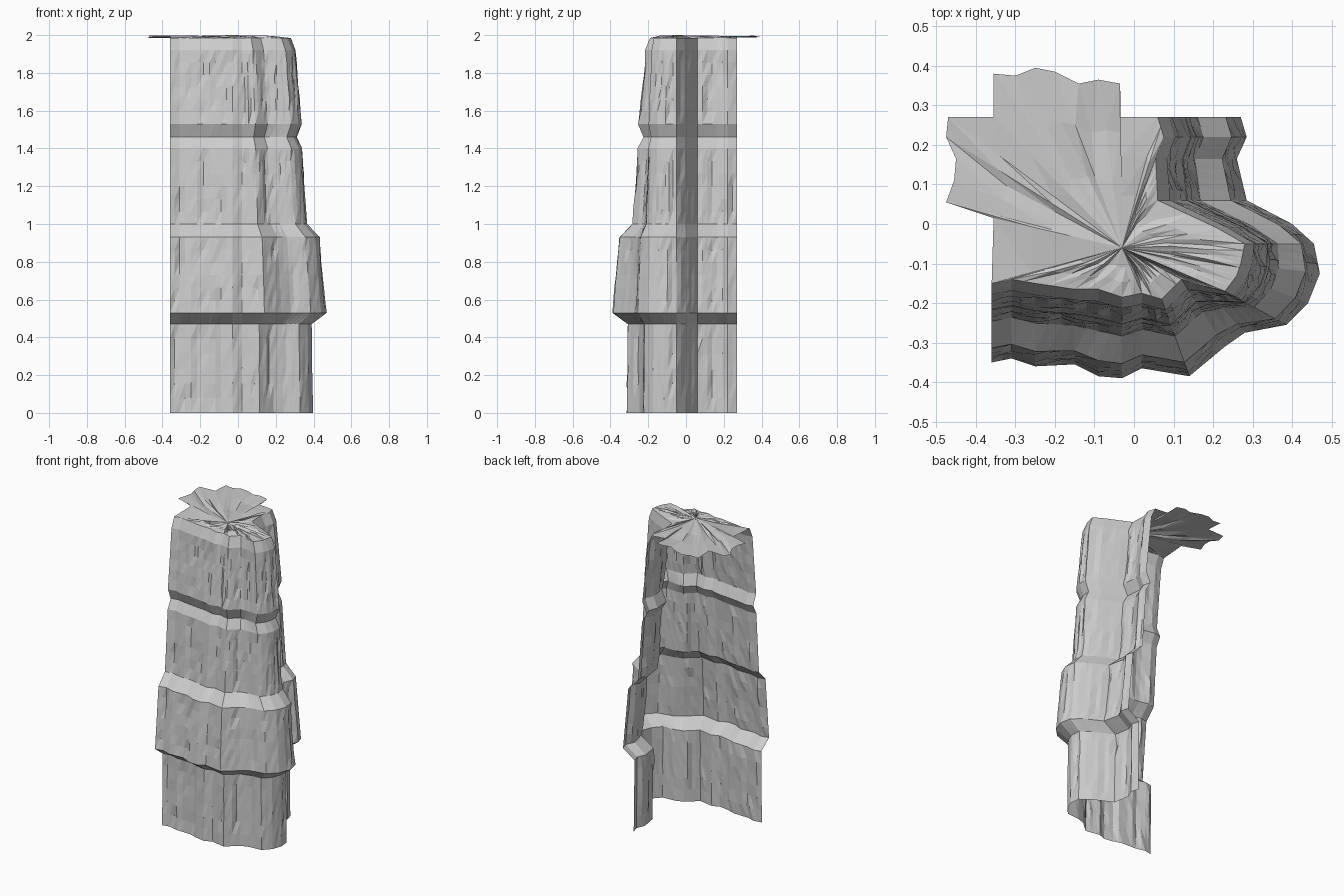
import bpy, bmesh, random
from mathutils import Vector

random.seed(4)
if "Cube" in bpy.data.objects:
    bpy.data.objects.remove(bpy.data.objects["Cube"], do_unlink=True)

stone = bpy.data.materials.new("grey stone")
stone.use_nodes = True
COLOUR = (0.6, 0.6, 0.6, 1)
stone.diffuse_color = COLOUR
stone.node_tree.nodes["Principled BSDF"].inputs["Base Color"].default_value = COLOUR

# Matching plan outlines: widest ledge and top rim, left end round to the back
WIDE = [(-.36, -.35), (-.31, -.34), (-.25, -.36), (-.15, -.355), (-.09, -.385),
        (-.03, -.39), (.02, -.365), (.14, -.385), (.23, -.31), (.28, -.275),
        (.385, -.255), (.44, -.2), (.47, -.125), (.455, -.05), (.4, 0),
        (.285, .06), (.26, .165), (.285, .22), (.27, .27)]
RIM = [(-.36, -.15), (-.31, -.14), (-.25, -.15), (-.15, -.165), (-.09, -.165),
       (-.03, -.185), (.02, -.175), (.07, -.19), (.12, -.14), (.17, -.155),
       (.23, -.17), (.26, -.13), (.27, -.1), (.28, -.05), (.21, -.01),
       (.06, .06), (.055, .165), (.075, .22), (.06, .27)]
# Height and amount of inset for each strata break
TIERS = [(0, .37), (.47, .4), (.53, 0), (.93, .18), (1, .52), (1.4, .66),
         (1.46, .82), (1.53, .67), (1.92, .86), (1.985, 1)]


def resample(points, counts):
    out = []
    for a, b, n in zip(points, points[1:], counts):
        out += [Vector(a).lerp(Vector(b), i / n) for i in range(n)]
    return out + [Vector(points[-1])]


def finish(bm, name):
    mesh = bpy.data.meshes.new(name)
    bm.to_mesh(mesh)
    bm.free()
    mesh.materials.append(stone)
    obj = bpy.data.objects.new(name, mesh)
    bpy.context.collection.objects.link(obj)
    return obj


# Split the outline into narrow columns and the tall strata into rows
counts = [max(1, round((Vector(b) - Vector(a)).length / .03)) for a, b in zip(WIDE, WIDE[1:])]
wide, rim = resample(WIDE, counts), resample(RIM, counts)
rows = []
for (z0, t0), (z1, t1) in zip(TIERS, TIERS[1:]):
    n = 6 if z1 - z0 > .2 else 1
    rows += [(z0 + (z1 - z0) * i / n, t0 + (t1 - t0) * i / n, i > 0) for i in range(n)]
rows.append((*TIERS[-1], False))

# Rock face: open shell with uneven strata and shallow vertical cracks
bm = bmesh.new()
grid = []
crack = [0] * len(wide)
for z, t, inside in rows:
    ring = []
    for i, (a, b) in enumerate(zip(wide, rim)):
        inset = t
        if inside and 0 < i < len(wide) - 1:
            if random.random() < .25:
                crack[i] = random.choice((0, 0, .045))
            inset += random.uniform(-.012, .012) + crack[i]
        p = a.lerp(b, inset)
        ring.append(bm.verts.new((p.x, p.y, z)))
    grid.append(ring)
for low, high in zip(grid, grid[1:]):
    for i in range(len(low) - 1):
        a, b, c, d = low[i], low[i + 1], high[i + 1], high[i]
        bm.faces.new((a, b, c))
        bm.faces.new((a, c, d))
finish(bm, "rock_face")

# Top slab: thin fan that overhangs the open back and right side
OVERHANG = [(-.035, .27), (-.035, .355), (-.09, .365), (-.14, .355), (-.2, .385),
            (-.25, .395), (-.3, .375), (-.355, .38), (-.355, .27), (-.47, .27),
            (-.475, .22), (-.45, .165), (-.455, .11), (-.475, .055), (-.355, .015)]
edge = rim + [Vector(p) for p in OVERHANG]
centre = Vector((-.03, -.06))
bm = bmesh.new()
rings = []
for f in (1, .7, .4):
    ring = []
    for i, p in enumerate(edge):
        q = centre.lerp(p, f)
        on_rim = f == 1 and i < len(rim)
        z = 1.985 if on_rim else 1.99 + random.uniform(-.007, .008)
        ring.append(bm.verts.new((q.x, q.y, z)))
    rings.append(ring)
hub = bm.verts.new((centre.x, centre.y, 2))
count = len(edge)
for i in range(count):
    j = (i + 1) % count
    for outer, inner in zip(rings, rings[1:]):
        bm.faces.new((outer[i], outer[j], inner[j]))
        bm.faces.new((outer[i], inner[j], inner[i]))
    bm.faces.new((rings[-1][i], rings[-1][j], hub))
finish(bm, "top_slab")
